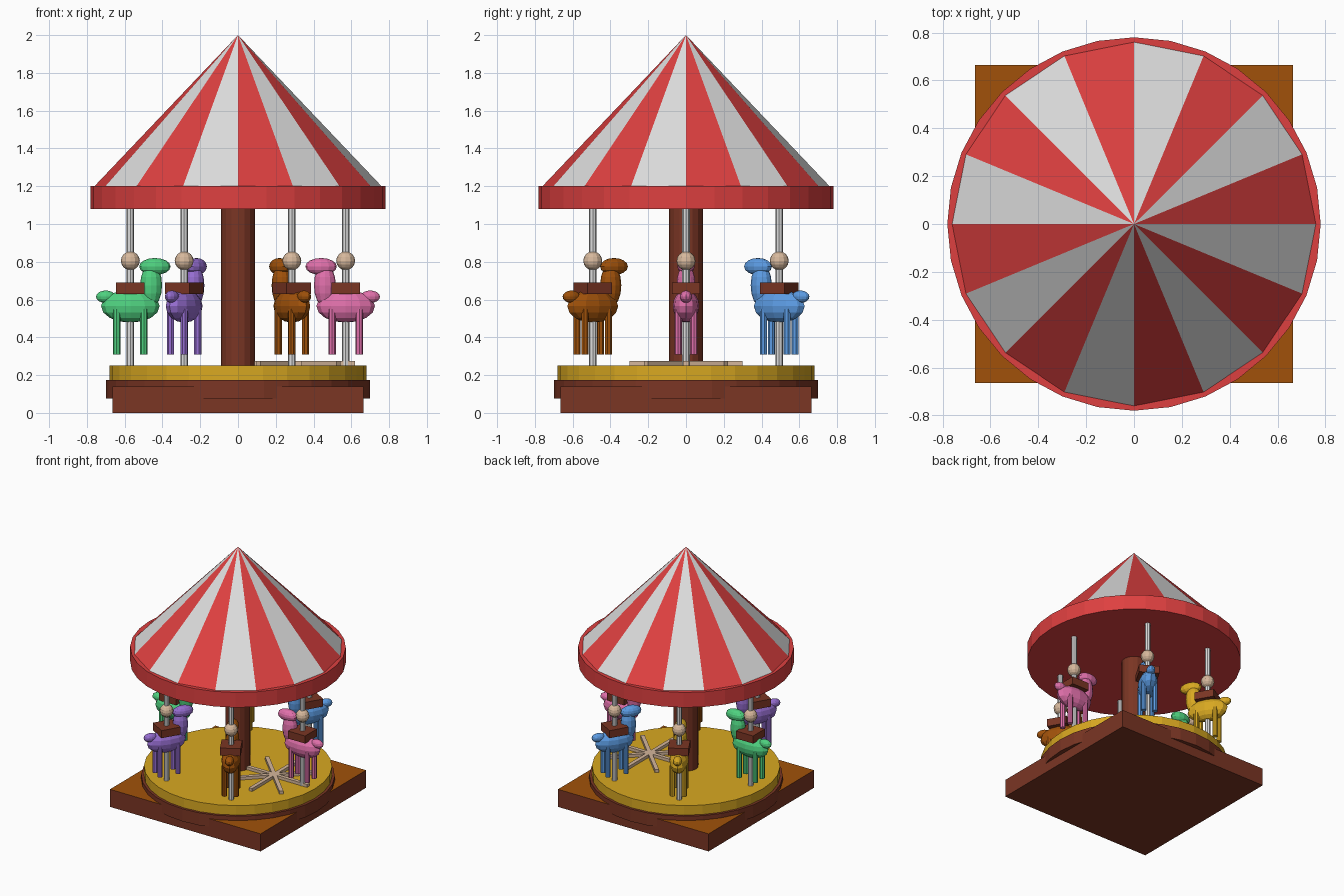
import bpy, bmesh, math
from mathutils import Matrix, Vector

if "Cube" in bpy.data.objects:
    bpy.data.objects.remove(bpy.data.objects["Cube"])


def material(name, rgb):
    m = bpy.data.materials.new(name)
    lin = [c / 12.92 if c <= 0.04045 else ((c + 0.055) / 1.055) ** 2.4 for c in rgb]
    m.diffuse_color = (*lin, 1)
    m.use_nodes = True
    m.node_tree.nodes["Principled BSDF"].inputs["Base Color"].default_value = m.diffuse_color
    return m


RED = material("red", (0.87, 0.25, 0.25))
WHITE = material("white", (0.87, 0.87, 0.87))
BROWN = material("dark brown", (0.48, 0.21, 0.14))
GOLD = material("gold", (0.85, 0.66, 0.13))
ORANGE = material("orange brown", (0.63, 0.32, 0.04))
GREEN = material("green", (0.31, 0.82, 0.50))
PURPLE = material("purple", (0.59, 0.43, 0.82))
PINK = material("pink", (0.88, 0.44, 0.67))
BLUE = material("blue", (0.36, 0.61, 0.89))
TAN = material("tan", (0.84, 0.72, 0.61))


def finish(bm, name, *mats):
    me = bpy.data.meshes.new(name)
    bm.to_mesh(me)
    bm.free()
    for m in mats:
        me.materials.append(m)
    ob = bpy.data.objects.new(name, me)
    bpy.context.collection.objects.link(ob)
    return ob


def place(loc, size=(1, 1, 1), turn=0):
    return (Matrix.Translation(loc) @ Matrix.Rotation(turn, 4, 'Z')
            @ Matrix.Diagonal((*size, 1)))


def add_cylinder(bm, x, y, z0, z1, r, sides):
    bmesh.ops.create_cone(bm, cap_ends=True, segments=sides, radius1=r, radius2=r,
                          depth=z1 - z0, matrix=place((x, y, (z0 + z1) / 2)))


def add_ball(bm, loc, size, u=12, v=8):
    bmesh.ops.create_uvsphere(bm, u_segments=u, v_segments=v, radius=1,
                              matrix=place(loc, size))


def cylinder(name, mat, z0, z1, r, sides, x=0, y=0):
    bm = bmesh.new()
    add_cylinder(bm, x, y, z0, z1, r, sides)
    return finish(bm, name, mat)


# Square base with a lighter top face
bm = bmesh.new()
bmesh.ops.create_cube(bm, size=1, matrix=place((0, 0, 0.07), (1.33, 1.33, 0.14)))
for f in bm.faces:
    f.material_index = int(f.normal.z > 0.5)
finish(bm, "base", BROWN, ORANGE)

# Round platform, centre column and roof rim
cylinder("platform_step", BROWN, 0.075, 0.175, 0.70, 32)
cylinder("platform", GOLD, 0.175, 0.25, 0.68, 32)
cylinder("centre_column", BROWN, 0.25, 1.08, 0.09, 16)
cylinder("roof_rim", RED, 1.08, 1.20, 0.78, 32)

# Striped roof: sixteen triangles, alternating colours
bm = bmesh.new()
N = 16
tip = bm.verts.new((0, 0, 2))
ring = [bm.verts.new((0.76 * math.cos(k * math.tau / N),
                      0.76 * math.sin(k * math.tau / N), 1.2)) for k in range(N)]
for k in range(N):
    f = bm.faces.new((ring[k], ring[(k + 1) % N], tip))
    f.material_index = k % 2
bm.faces.new(ring[::-1])
finish(bm, "striped_roof", RED, WHITE)

# Spoke star lying on the platform
bm = bmesh.new()
for k in range(4):
    bmesh.ops.create_cube(bm, size=1, matrix=place((0.32, 0, 0.261), (0.6, 0.03, 0.025),
                                                   k * math.pi / 4))
finish(bm, "floor_star", TAN)


# Ride animal built facing +x, then turned toward the column
def ride(angle, mat):
    x, y = 0.57 * math.cos(angle), 0.57 * math.sin(angle)
    turn = place((x, y, 0), turn=angle + math.pi)

    bm = bmesh.new()
    add_ball(bm, (0, 0, 0.565), (0.155, 0.07, 0.087))        # body
    add_ball(bm, (0.11, 0, 0.675), (0.058, 0.05, 0.115))     # neck
    add_ball(bm, (0.13, 0, 0.775), (0.083, 0.045, 0.045))    # head
    add_ball(bm, (-0.13, 0, 0.615), (0.052, 0.032, 0.033))   # tail
    for sx in (-1, 1):
        for sy in (-1, 1):
            add_cylinder(bm, sx * 0.072, sy * 0.042, 0.31, 0.55, 0.02, 8)
    finish(bm, "animal", mat).matrix_world = turn

    bm = bmesh.new()
    bmesh.ops.create_cube(bm, size=1, matrix=place((0, 0, 0.66), (0.15, 0.15, 0.06)))
    finish(bm, "saddle", BROWN).matrix_world = turn

    cylinder("pole", WHITE, 0.25, 1.08, 0.02, 8, x, y)
    bm = bmesh.new()
    add_ball(bm, (x, y, 0.805), (0.05, 0.05, 0.05))
    finish(bm, "pole_ball", TAN)


for k, mat in enumerate((PINK, BLUE, GOLD, GREEN, PURPLE, ORANGE)):
    ride(k * math.pi / 3, mat)
